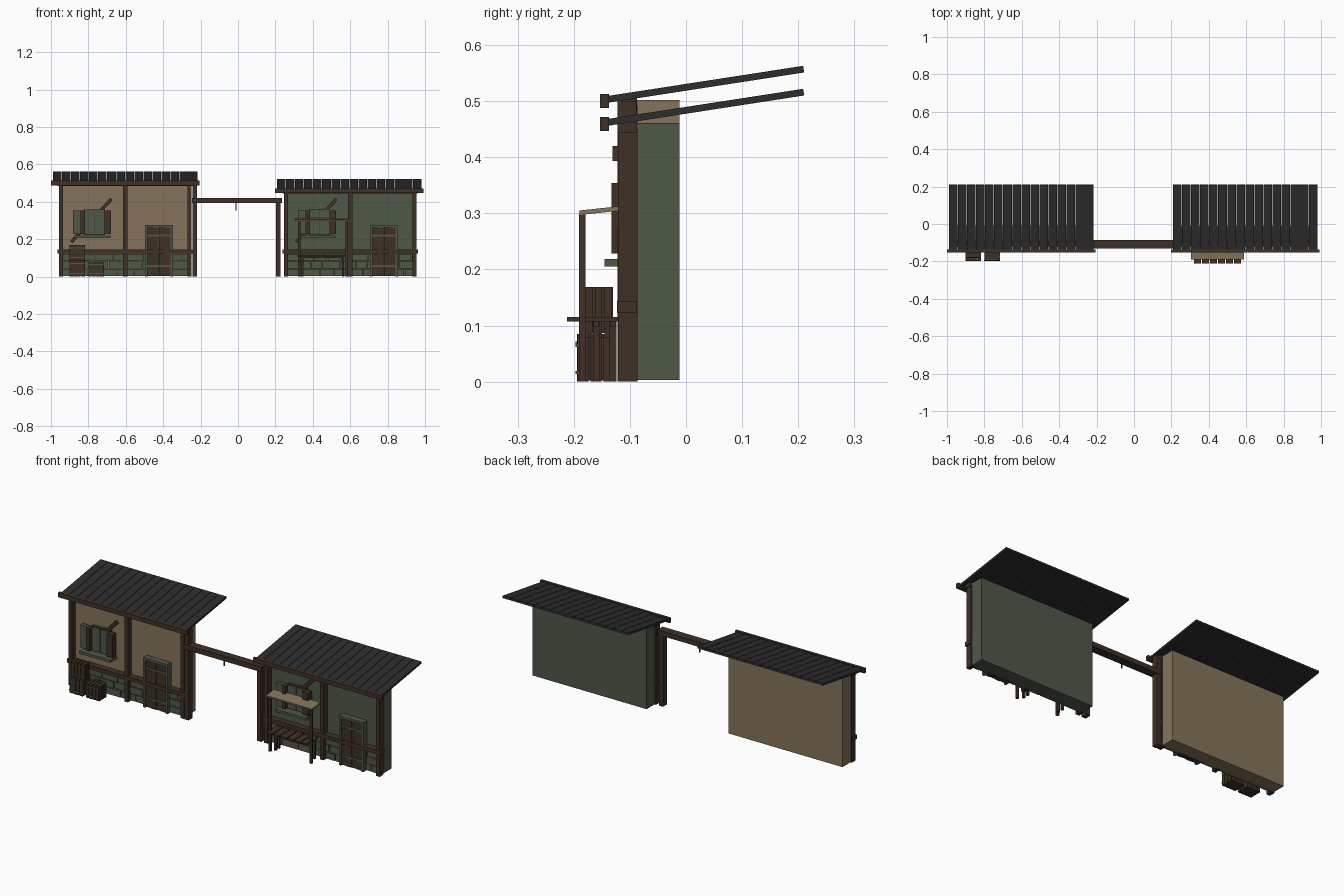
import bpy, math, random
from mathutils import Matrix, Vector

if "Cube" in bpy.data.objects:
    bpy.data.objects.remove(bpy.data.objects["Cube"])

random.seed(4)

def mat(name, rgb):
    m = bpy.data.materials.new(name)
    m.diffuse_color = (*rgb, 1)
    m.use_nodes = True
    m.node_tree.nodes["Principled BSDF"].inputs["Base Color"].default_value = m.diffuse_color
    return m

TAN = mat("tan plaster", (0.235, 0.175, 0.103))
GREEN = mat("moss green", (0.078, 0.099, 0.064))
BROWN = mat("dark timber", (0.051, 0.030, 0.020))
ROOF = mat("charcoal roof", (0.026, 0.026, 0.027))

FACES = [(0, 1, 3, 2), (4, 6, 7, 5), (0, 4, 5, 1), (2, 3, 7, 6), (0, 2, 6, 4), (1, 5, 7, 3)]

def boxes(name, material, items):
    """One object from boxes (x0,x1,y0,y1,z0,z1[, matrix])."""
    vs, fs = [], []
    for it in items:
        n = len(vs)
        m = it[6] if len(it) > 6 else Matrix()
        vs += [m @ Vector((x, y, z)) for x in it[0:2] for y in it[2:4] for z in it[4:6]]
        fs += [tuple(n + i for i in f) for f in FACES]
    me = bpy.data.meshes.new(name)
    me.from_pydata(vs, [], fs)
    me.materials.append(material)
    ob = bpy.data.objects.new(name, me)
    bpy.context.collection.objects.link(ob)
    return ob

def house(side, x0, top, wall, roof_x):
    x1 = x0 + 0.70
    boxes(side + "_wall", wall, [(x0, x1, -0.088, -0.012, 0.003, top)])

    # timber frame: posts, rail, top plate
    posts = [(x - 0.011, x + 0.011, -0.121, -0.086, 0, top - 0.01) for x in (x0 + 0.006, x0 + 0.35, x1 - 0.006)]
    boxes(side + "_posts", BROWN, posts)
    boxes(side + "_rail", BROWN, [(x0 - 0.012, x1 + 0.012, -0.123, -0.087, 0.122, 0.144)])
    boxes(side + "_top_plate", BROWN, [(x0 - 0.012, x1 + 0.012, -0.122, -0.087, top - 0.018, top + 0.003)])

    # diagonal brace behind the window
    a, b = Vector((x0 + 0.062, 0, 0.185)), Vector((x0 + 0.277, 0, 0.415))
    ang = math.atan2(b.z - a.z, b.x - a.x)
    m = Matrix.Translation((a + b) / 2) @ Matrix.Rotation(-ang, 4, 'Y')
    h = (b - a).length / 2
    boxes(side + "_brace", BROWN, [(-h, h, -0.108, -0.087, -0.009, 0.009, m)])

    # stone course blocks under the rail
    stones = []
    for r in range(3):
        x = x0 + 0.015
        while x < x1 - 0.02:
            w = random.uniform(0.055, 0.10)
            e = min(x + w, x1 - 0.012)
            stones.append((x, e - 0.004, -0.098 - random.uniform(0, 0.006), -0.086,
                           0.004 + r * 0.04, 0.040 + r * 0.04))
            x = e
    boxes(side + "_stones", GREEN, stones)

    # door with frame and cross bars
    d = x0 + 0.455
    boxes(side + "_door_frame", GREEN, [
        (d, d + 0.013, -0.122, -0.086, 0, 0.275), (d + 0.137, d + 0.15, -0.122, -0.086, 0, 0.275),
        (d, d + 0.15, -0.122, -0.086, 0.262, 0.275)])
    w = 0.124 / 4
    boxes(side + "_door_planks", BROWN, [
        (d + 0.013 + i * w, d + 0.012 + (i + 1) * w, -0.113 - 0.003 * (i % 2), -0.086, 0.002, 0.262)
        for i in range(4)])
    boxes(side + "_door_bars", GREEN, [(d + 0.014, d + 0.136, -0.120, -0.11, z, z + 0.011)
                                       for z in (0.05, 0.215)])

    # window: panes, mullion, shutters, sill
    q = x0 + 0.07
    boxes(side + "_window_panes", GREEN, [(q + 0.064, q + 0.115, -0.112, -0.086, 0.225, 0.355),
                                          (q + 0.118, q + 0.17, -0.112, -0.086, 0.225, 0.355)])
    boxes(side + "_window_back", BROWN, [(q + 0.06, q + 0.172, -0.105, -0.086, 0.222, 0.358)])
    boxes(side + "_left_shutter", GREEN, [(q, q + 0.042, -0.122, -0.1, 0.228, 0.354)])
    boxes(side + "_right_shutter", BROWN, [(q + 0.168, q + 0.204, -0.133, -0.1, 0.228, 0.354)])
    boxes(side + "_shutter_edge", BROWN, [(q + 0.042, q + 0.064, -0.133, -0.1, 0.228, 0.354)])
    boxes(side + "_window_sill", GREEN, [(q + 0.008, q + 0.2, -0.145, -0.086, 0.205, 0.219)])

    # sloping plank roof and front fascia
    tilt = Matrix.Translation((0, -0.14, top)) @ Matrix.Rotation(math.atan2(0.054, 0.35), 4, 'X')
    pw = 0.775 / 16
    boxes(side + "_roof_planks", ROOF, [
        (roof_x + i * pw, roof_x + (i + 1) * pw - 0.0025, 0, 0.354, -0.005, 0.007, tilt)
        for i in range(16)])
    boxes(side + "_fascia", BROWN, [(roof_x - 0.01, roof_x + 0.785, -0.153, -0.137, top - 0.014, top + 0.011)])

house("left", -0.953, 0.502, TAN, -0.99)
house("right", 0.25, 0.461, GREEN, 0.208)

# gate between the houses
boxes("gate_posts", BROWN, [(-0.244, -0.219, -0.122, -0.088, 0, 0.5), (0.203, 0.228, -0.122, -0.088, 0, 0.4)])
boxes("gate_beam", BROWN, [(-0.245, 0.235, -0.131, -0.085, 0.393, 0.42)])
boxes("gate_hook", BROWN, [(-0.013, -0.009, -0.107, -0.103, 0.352, 0.395)])

def crate(name, x0, x1, y0, y1, z0, z1):
    """Slatted crate with thin green bands."""
    core, bands = [(x0 + 0.004, x1 - 0.004, y0 + 0.004, y1 - 0.004, z0 + 0.002, z1 - 0.004)], []
    n = 4
    w = (x1 - x0) / n
    for i in range(n):
        s, e = x0 + i * w + 0.001, x0 + (i + 1) * w - 0.003
        core += [(s, e, y0, y0 + 0.005, z0, z1), (s, e, y1 - 0.005, y1, z0, z1), (s, e, y0, y1, z1 - 0.005, z1)]
    d = (y1 - y0) / 3
    for i in range(3):
        s, e = y0 + i * d + 0.001, y0 + (i + 1) * d - 0.003
        core += [(x0, x0 + 0.005, s, e, z0, z1), (x1 - 0.005, x1, s, e, z0, z1)]
    for z in (z0 + 0.014, z1 - 0.018):
        bands.append((x0 - 0.001, x1 + 0.001, y0 - 0.003, y0 + 0.002, z, z + 0.005))
    boxes(name, BROWN, core)
    boxes(name + "_bands", GREEN, bands)

crate("lower_crate", -0.9, -0.818, -0.194, -0.125, 0, 0.085)
crate("upper_crate", -0.9, -0.818, -0.18, -0.13, 0.085, 0.169)
crate("small_crate", -0.8, -0.717, -0.194, -0.125, 0, 0.08)

# market stall: awning, poles, slatted table
slope = Matrix.Translation((0, -0.19, 0.301)) @ Matrix.Rotation(math.atan2(0.008, 0.075), 4, 'X')
boxes("stall_awning", TAN, [(0.305, 0.587, 0, 0.076, -0.004, 0.004, slope)])
boxes("stall_poles", BROWN, [(x, x + 0.013, -0.191, -0.179, 0, 0.3) for x in (0.32, 0.574)])
boxes("table_slats", BROWN, [(0.32 + i * 0.043, 0.358 + i * 0.043, -0.212, -0.118, 0.107, 0.115) for i in range(6)])
boxes("table_rails", BROWN, [(0.33, 0.57, y, y + 0.01, 0.098, 0.108) for y in (-0.165, -0.135)])
boxes("table_legs", BROWN, [(x, x + 0.012, y, y + 0.012, 0, 0.107) for x in (0.337, 0.555) for y in (-0.166, -0.136)])
